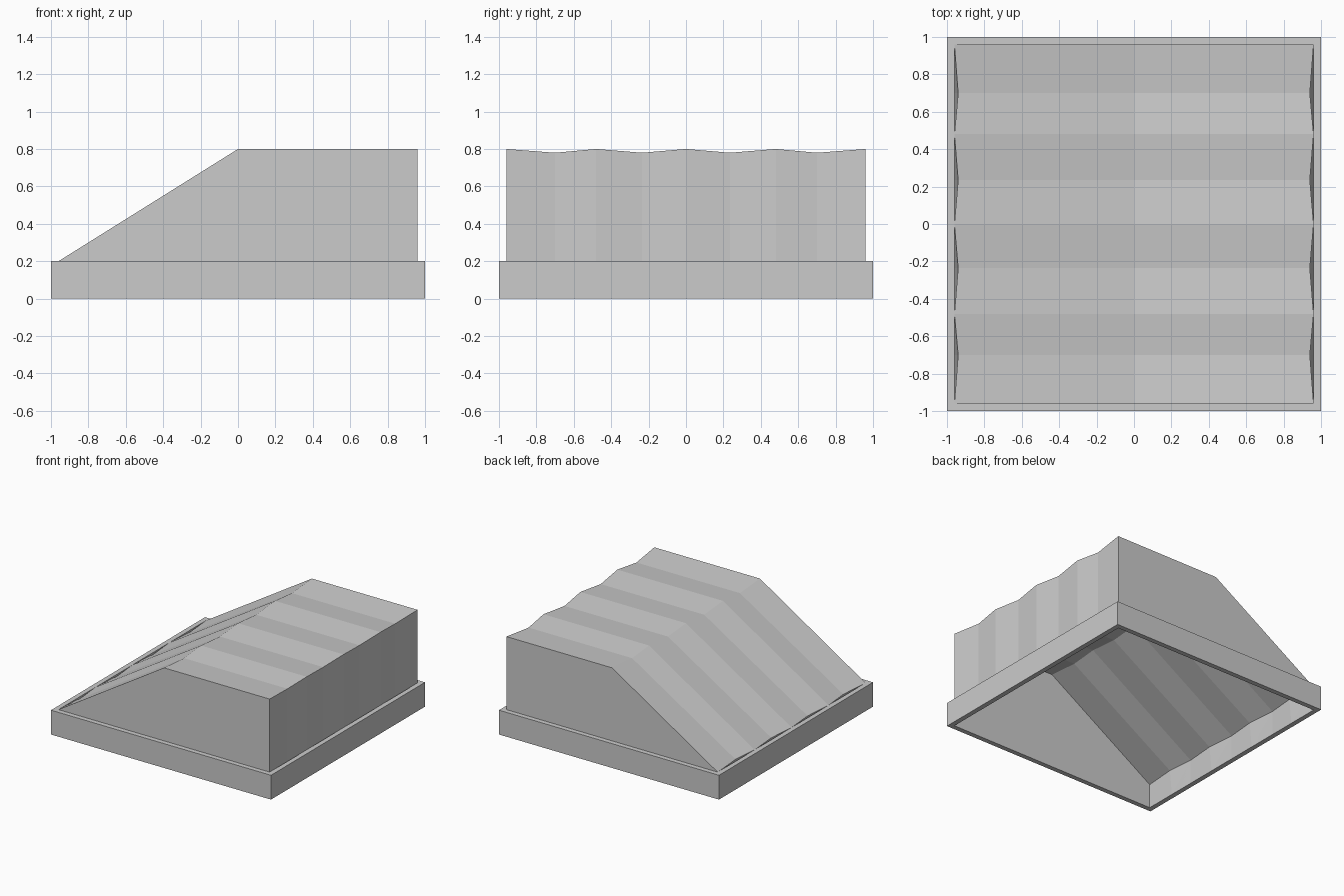
import bpy
import bmesh

if "Cube" in bpy.data.objects:
    bpy.data.objects.remove(bpy.data.objects["Cube"], do_unlink=True)

# One plain grey for everything
grey = bpy.data.materials.new("plain grey")
grey.use_nodes = True
colour = (0.6, 0.6, 0.6, 1)
grey.diffuse_color = colour
grey.node_tree.nodes["Principled BSDF"].inputs["Base Color"].default_value = colour

INNER, OUTER, RIM, TOP, DIP = 0.96, 1.0, 0.2, 0.8, 0.02


def finish(name, bm):
    bmesh.ops.recalc_face_normals(bm, faces=bm.faces)
    mesh = bpy.data.meshes.new(name)
    bm.to_mesh(mesh)
    bm.free()
    mesh.materials.append(grey)
    obj = bpy.data.objects.new(name, mesh)
    bpy.context.collection.objects.link(obj)
    return obj


# Square base frame: a thin rectangular section swept round four corners
bm = bmesh.new()
corners = [(-1, -1), (1, -1), (1, 1), (-1, 1)]
section = [(OUTER, 0), (OUTER, RIM), (INNER, RIM), (INNER, 0)]
loops = [[bm.verts.new((sx * r, sy * r, z)) for r, z in section] for sx, sy in corners]
for i in range(4):
    a, b = loops[i], loops[(i + 1) % 4]
    for j in range(4):
        k = (j + 1) % 4
        bm.faces.new((a[j], b[j], b[k], a[k]))
finish("base_frame", bm)

# Pleated cover, open below: alternate ridge and valley profiles along y
bm = bmesh.new()
stations = [-INNER, -0.7, -0.48, -0.235, 0, 0.235, 0.48, 0.7, INNER]
profiles = []
for i, y in enumerate(stations):
    d = DIP * (i % 2)
    points = [(-INNER, 0), (-INNER + d, RIM), (0, TOP - d),
              (INNER - d, TOP - d), (INNER - d, RIM), (INNER, 0)]
    profiles.append([bm.verts.new((x, y, z)) for x, z in points])
for a, b in zip(profiles, profiles[1:]):
    for j in range(len(a) - 1):
        bm.faces.new((a[j], a[j + 1], b[j + 1], b[j]))
for end in (profiles[0], profiles[-1]):
    bm.faces.new(end)
finish("pleated_cover", bm)
